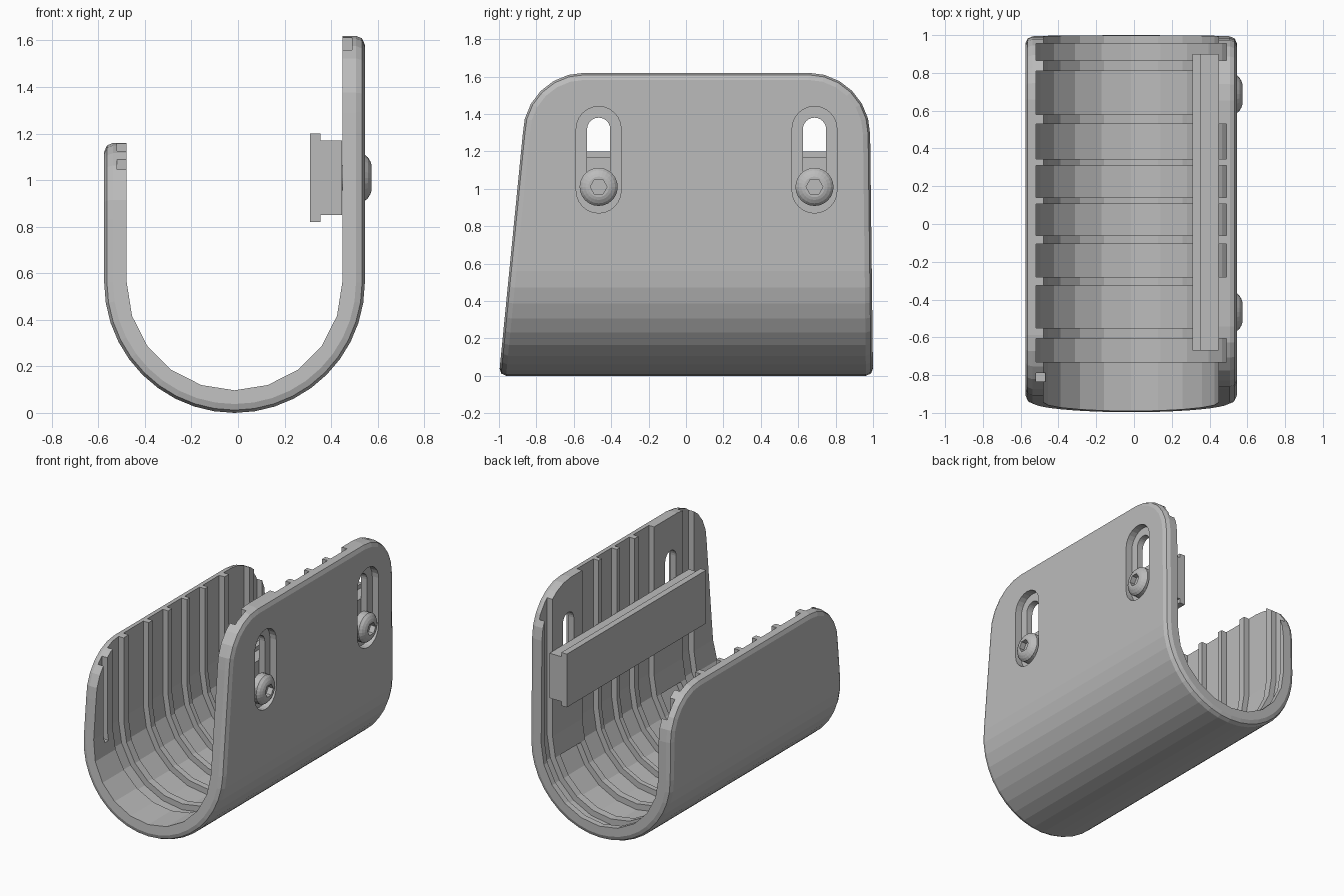
import bpy, bmesh
from math import sin, cos, pi, radians

if "Cube" in bpy.data.objects:
    bpy.data.objects.remove(bpy.data.objects["Cube"])

CX, CZ = -0.015, 0.56            # centre of the round bottom
R_OUT, R_IN, R_GROOVE = 0.56, 0.463, 0.505
LEFT_TOP, RIGHT_TOP, CORNER = 1.16, 1.62, 0.33
SEG = 20

grey = bpy.data.materials.new("plain grey")
grey.use_nodes = True
grey.diffuse_color = (0.5, 0.5, 0.5, 1)
grey.node_tree.nodes["Principled BSDF"].inputs["Base Color"].default_value = (0.5, 0.5, 0.5, 1)


def finish(bm, name):
    bmesh.ops.recalc_face_normals(bm, faces=bm.faces)
    mesh = bpy.data.meshes.new(name)
    bm.to_mesh(mesh)
    bm.free()
    mesh.materials.append(grey)
    ob = bpy.data.objects.new(name, mesh)
    bpy.context.collection.objects.link(ob)
    return ob


def prism(bm, base, offset):
    """Extrude a closed outline along an offset."""
    n = len(base)
    a = [bm.verts.new(p) for p in base]
    b = [bm.verts.new([p[i] + offset[i] for i in range(3)]) for p in base]
    bm.faces.new(a)
    bm.faces.new(b[::-1])
    for i in range(n):
        bm.faces.new((a[i], a[(i + 1) % n], b[(i + 1) % n], b[i]))


def loft(bm, rings):
    """Join closed rings of equal length with quads."""
    rows = [[bm.verts.new(p) for p in ring] for ring in rings]
    n = len(rows[0])
    for r, s in zip(rows, rows[1:]):
        for i in range(n):
            bm.faces.new((r[i], r[(i + 1) % n], s[(i + 1) % n], s[i]))
    return rows


def cut(target, cutter):
    cutter.hide_render = True
    mod = target.modifiers.new("cut", 'BOOLEAN')
    mod.operation, mod.solver, mod.object = 'DIFFERENCE', 'EXACT', cutter
    bpy.context.view_layer.objects.active = target
    bpy.ops.object.modifier_apply(modifier=mod.name)
    bpy.data.objects.remove(cutter)


def front_y(z):
    return -1 + 0.0985 * z


def back_y(z):
    return 1 - 0.012 * z


# Cross-section of the wall edge: radius and inset from the side outline
LAYERS = [(R_IN, 0), (0.522, 0), (0.548, 0.011), (R_OUT, 0.038)]


def corner_ring(side, top, a):
    zc = top - CORNER
    f, b = [], []
    for r, inset in LAYERS:
        rad = CORNER - inset
        x, z = CX + side * r, zc + rad * sin(a)
        f.append((x, front_y(zc) + CORNER - rad * cos(a), z))
        b.append((x, back_y(zc) - CORNER + rad * cos(a), z))
    return f + b[::-1]


def arc_ring(k):
    t = pi + pi * k / SEG
    f, b = [], []
    for r, inset in LAYERS:
        if r == R_IN and k % 2:          # inside has half as many facets
            r *= cos(pi / SEG)
        x, z = CX + r * cos(t), CZ + r * sin(t)
        f.append((x, front_y(z) + inset, z))
        b.append((x, back_y(z) - inset, z))
    return f + b[::-1]


# Curved shell with two walls of different height
bm = bmesh.new()
angles = [radians(a) for a in range(0, 91, 15)]
rings = [corner_ring(-1, LEFT_TOP, a) for a in angles[::-1]]
rings += [arc_ring(k) for k in range(SEG + 1)]
rings += [corner_ring(1, RIGHT_TOP, a) for a in angles]
rows = loft(bm, rings)
for row in (rows[0], rows[-1]):
    for j in range(3):
        bm.faces.new((row[j], row[j + 1], row[6 - j], row[7 - j]))
bmesh.ops.triangulate(bm, faces=bm.faces)
shell = finish(bm, "shell")


# Grooves around the inside, leaving narrow ribs between them
def groove(bm, y0, y1, full):
    outline = []
    for r, order in ((R_GROOVE, 1), (0.38, -1)):
        pts = [(CX - r, 2)]
        pts += [(CX + r * cos(t), CZ + r * sin(t))
                for t in (pi + pi * k / 10 for k in range(11 if full else 10))]
        if full:
            pts.append((CX + r, 2))
        outline += pts[::order]
    prism(bm, [(x, y0, z) for x, z in outline], (0, y1 - y0, 0))


bm = bmesh.new()
for y0, y1, full in [(0.865, 0.955, True), (0.58, 0.81, False), (0.345, 0.53, True),
                     (0.14, 0.31, True), (-0.06, 0.105, True), (-0.28, -0.105, True),
                     (-0.55, -0.325, False), (-0.73, -0.605, True)]:
    groove(bm, y0, y1, full)
prism(bm, [(-0.52, -0.835, 0.5), (-0.4, -0.835, 0.5), (-0.4, -0.79, 0.5), (-0.52, -0.79, 0.5)],
      (0, 0, 1.5))
cut(shell, finish(bm, "groove_cutter"))


# Stepped slots in the tall wall
def slot(bm, yc, half, z0, z1, x0, x1):
    pts = []
    for i in range(26):
        t = pi * (i if i < 13 else i - 1) / 12
        zc = z1 - half if i < 13 else z0 + half
        pts.append((x0, yc + half * cos(t), zc + half * sin(t)))
    prism(bm, pts, (x1 - x0, 0, 0))


SCREWS = (-0.467, 0.687)
for name, half, z0, z1, x0 in (("recess_cutter", 0.12, 0.87, 1.44, 0.495),
                               ("slot_cutter", 0.062, 0.93, 1.38, 0.4)):
    bm = bmesh.new()
    for y in SCREWS:
        slot(bm, y, half, z0, z1, x0, 0.7)
    cut(shell, finish(bm, name))

# T-shaped clamp bar inside the tall wall
bm = bmesh.new()
half_section = [(0.447, 0.16), (0.354, 0.16), (0.354, 0.19), (0.31, 0.19)]
section = half_section + [(x, -z) for x, z in half_section[::-1]]
prism(bm, [(x, -0.67, 1.01 + z) for x, z in section], (0, 1.57, 0))
finish(bm, "clamp_bar")


# Button-head screws with hex sockets
def screw_ring(x, r, y, hexagon=False):
    ring = []
    for i in range(24):
        t = 2 * pi * i / 24
        k = cos(pi / 6) / cos(t % (pi / 3) - pi / 6) if hexagon else 1
        ring.append((x, y + r * k * cos(t), 1.01 + r * k * sin(t)))
    return ring


for name, y in zip(("front_screw", "back_screw"), SCREWS):
    bm = bmesh.new()
    profile = [(0.42, 0.055), (0.494, 0.055), (0.494, 0.102), (0.542, 0.102),
               (0.558, 0.088), (0.569, 0.07), (0.574, 0.055)]
    rings = [screw_ring(x, r, y) for x, r in profile]
    rings += [screw_ring(x, 0.045, y, True) for x in (0.574, 0.535)]
    rows = loft(bm, rings)
    bm.faces.new(rows[0])
    bm.faces.new(rows[-1])
    finish(bm, name)
